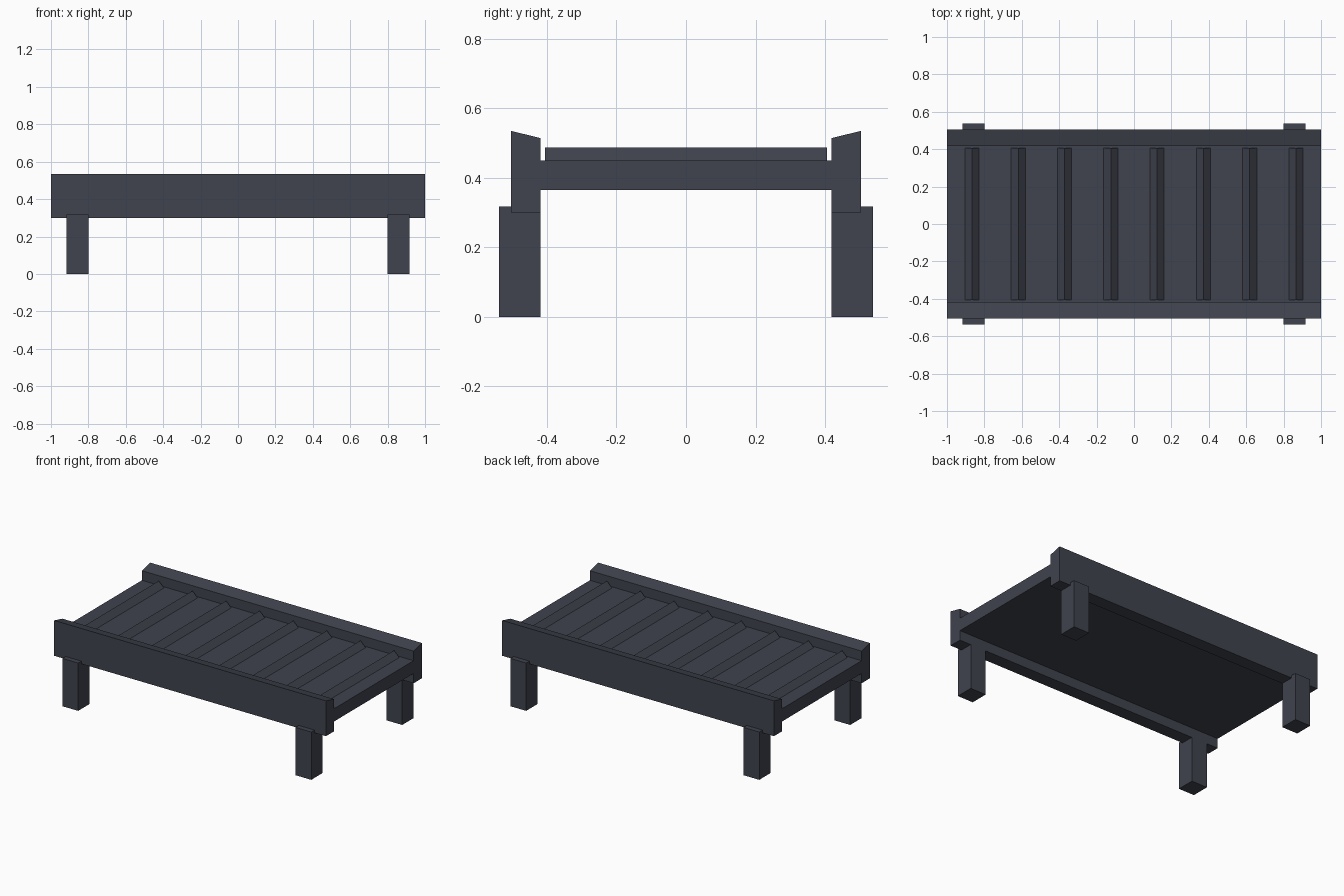
import bpy

if "Cube" in bpy.data.objects:
    bpy.data.objects.remove(bpy.data.objects["Cube"])

mat = bpy.data.materials.new("dark_slate")
mat.diffuse_color = (0.05, 0.056, 0.075, 1)
mat.use_nodes = True
mat.node_tree.nodes["Principled BSDF"].inputs["Base Color"].default_value = mat.diffuse_color


def prism(name, profile, axis, a, b):
    """Extrude a 2D profile along x (profile = y,z) or y (profile = x,z)."""
    n = len(profile)
    put = (lambda p, t: (t, p[0], p[1])) if axis == "x" else (lambda p, t: (p[0], t, p[1]))
    verts = [put(p, t) for t in (a, b) for p in profile]
    faces = [tuple(range(n)), tuple(range(2 * n - 1, n - 1, -1))]
    faces += [(i, i + n, (i + 1) % n + n, (i + 1) % n) for i in range(n)]
    mesh = bpy.data.meshes.new(name)
    mesh.from_pydata(verts, [], faces)
    mesh.materials.append(mat)
    obj = bpy.data.objects.new(name, mesh)
    bpy.context.collection.objects.link(obj)
    # consistent outward normals
    import bmesh
    bm = bmesh.new()
    bm.from_mesh(mesh)
    bmesh.ops.recalc_face_normals(bm, faces=bm.faces)
    bm.to_mesh(mesh)
    bm.free()
    return obj


def rect(x0, x1, z0, z1):
    return [(x0, z0), (x1, z0), (x1, z1), (x0, z1)]


# Flat bed between the rails
prism("deck", rect(-0.42, 0.42, 0.365, 0.45), "x", -1, 1)

for side, s in (("front", -1), ("back", 1)):
    # Side rail with a sloped top
    prism(side + "_rail", [(s * y, z) for y, z in
          ((0.418, 0.30), (0.504, 0.30), (0.504, 0.535), (0.418, 0.514))], "x", -1, 1)
    # Legs, standing slightly proud of the rails
    for end, e in (("left", -1), ("right", 1)):
        x0, x1 = sorted((e * 0.80, e * 0.916))
        prism(f"{side}_{end}_leg", rect(x0, x1, 0, 0.318), "y", s * 0.418, s * 0.538)

# Ridged slats across the deck
for i in range(8):
    x = -0.866 + i * 0.2474
    prism(f"slat_{i + 1}", [(x - 0.038, 0.45), (x + 0.038, 0.45), (x, 0.487)],
          "y", -0.405, 0.405)
